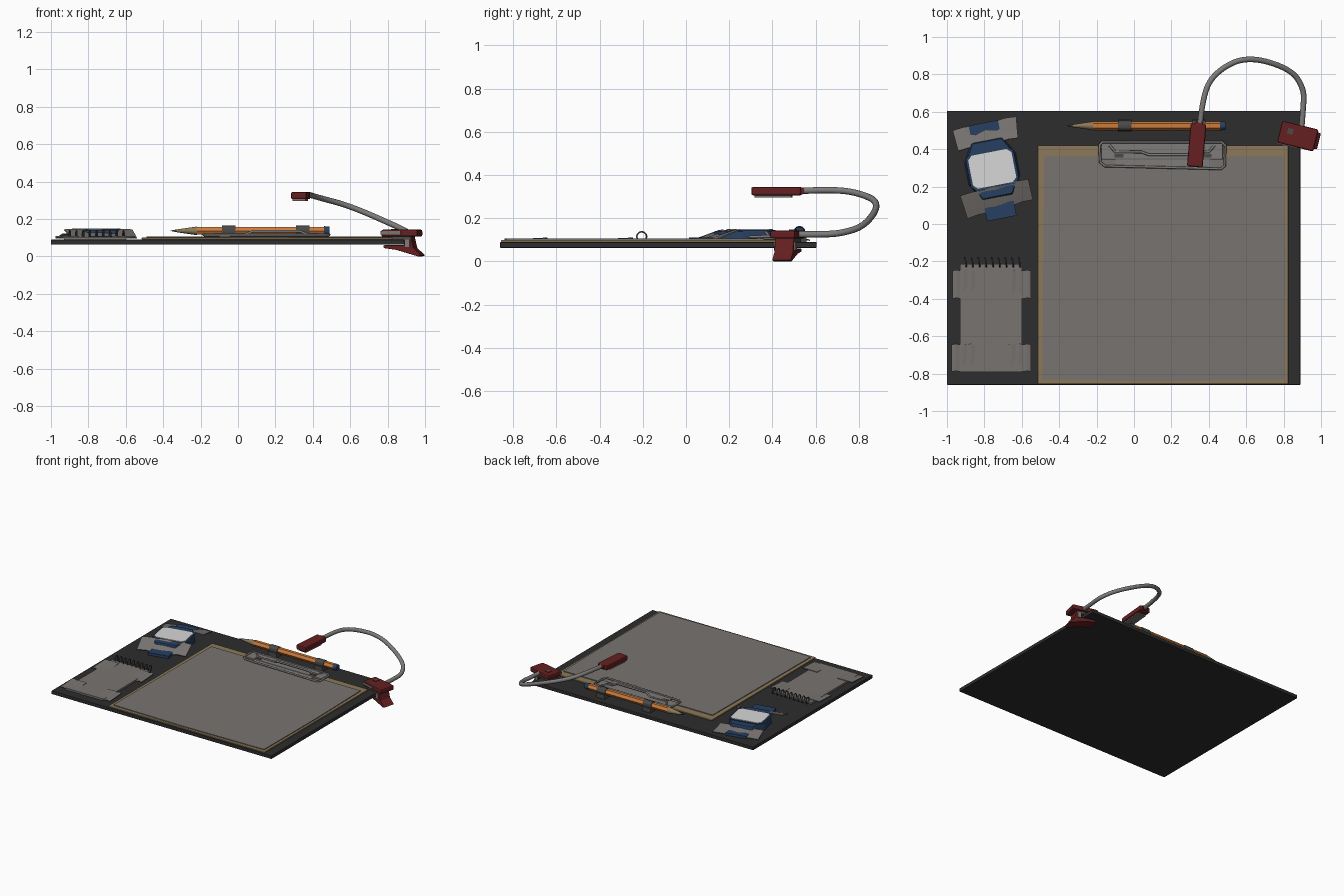
import bpy, bmesh, math
from mathutils import Matrix, Vector

cube = bpy.data.objects.get("Cube")
if cube:
    bpy.data.objects.remove(cube, do_unlink=True)


def material(name, rgb):
    m = bpy.data.materials.new(name)
    m.use_nodes = True
    m.diffuse_color = (*rgb, 1)
    m.node_tree.nodes["Principled BSDF"].inputs["Base Color"].default_value = (*rgb, 1)
    return m


BLACK = material("black board", (.026, .026, .026))
PAPER = material("grey paper", (.19, .175, .165))
TAN = material("tan wood", (.26, .19, .1))
ORANGE = material("orange paint", (.6, .2, .045))
RED = material("dark red", (.13, .014, .015))
BLUE = material("navy blue", (.02, .05, .12))
METAL = material("grey metal", (.21, .2, .195))
DARK = material("dark grey", (.07, .068, .065))
WHITE = material("pale screen", (.68, .68, .68))


def finish(name, bm, mat, bevel=0.0, smooth=False):
    bmesh.ops.recalc_face_normals(bm, faces=bm.faces)
    me = bpy.data.meshes.new(name)
    bm.to_mesh(me)
    bm.free()
    me.materials.append(mat)
    ob = bpy.data.objects.new(name, me)
    bpy.context.collection.objects.link(ob)
    if bevel:
        mod = ob.modifiers.new("soft edges", "BEVEL")
        mod.width, mod.segments = bevel, 2
    if smooth:
        bpy.ops.object.select_all(action="DESELECT")
        ob.select_set(True)
        bpy.context.view_layer.objects.active = ob
        bpy.ops.object.shade_smooth_by_angle()
    return ob


def prism(name, pts, z0, z1, mat, taper=1.0, matrix=None, bevel=0.0):
    """Extrude an outline upward; taper scales the top around the origin."""
    bm = bmesh.new()
    low = [bm.verts.new((x, y, z0)) for x, y in pts]
    top = [bm.verts.new((x * taper, y * taper, z1)) for x, y in pts]
    bm.faces.new(low)
    bm.faces.new(top)
    for i in range(len(pts)):
        j = (i + 1) % len(pts)
        bm.faces.new((low[i], low[j], top[j], top[i]))
    if matrix:
        bm.transform(matrix)
    return finish(name, bm, mat, bevel)


def rect(x0, x1, y0, y1):
    return [(x0, y0), (x1, y0), (x1, y1), (x0, y1)]


def placed(x, y, angle):
    return Matrix.Translation((x, y, 0)) @ Matrix.Rotation(math.radians(angle), 4, "Z")


def tube(name, pts, radius, mat, closed=False, kind="POLY", sides=2):
    cu = bpy.data.curves.new(name, "CURVE")
    cu.dimensions = "3D"
    cu.bevel_depth, cu.bevel_resolution, cu.use_fill_caps = radius, sides, True
    sp = cu.splines.new(kind)
    sp.points.add(len(pts) - 1)
    for p, co in zip(sp.points, pts):
        p.co = (*co, 1)
    sp.use_cyclic_u = closed
    if kind == "NURBS":
        sp.use_endpoint_u, sp.order_u, sp.resolution_u = True, 3, 8
    sp.use_smooth = True
    cu.materials.append(mat)
    ob = bpy.data.objects.new(name, cu)
    bpy.context.collection.objects.link(ob)
    bpy.ops.object.select_all(action="DESELECT")
    ob.select_set(True)
    bpy.context.view_layer.objects.active = ob
    bpy.ops.object.convert(target="MESH")
    return ob


def rod(name, x0, x1, r0, r1, mat, y=.525, z=.137, sides=12):
    """Round or tapered piece lying along x."""
    bm = bmesh.new()
    bmesh.ops.create_cone(bm, cap_ends=True, segments=sides, radius1=r0, radius2=r1, depth=x1 - x0)
    bm.transform(Matrix.Translation(((x0 + x1) / 2, y, z)) @ Matrix.Rotation(math.pi / 2, 4, "Y"))
    return finish(name, bm, mat, smooth=True)


def tape(name, corners):
    """Draped strip: four 3D corners, split across and slightly wavy."""
    a, b, c, d = (Vector(p) for p in corners)
    n = 6
    bm = bmesh.new()
    rows = []
    for j in range(4):
        v = j / 3
        row = []
        for i in range(n + 1):
            u = i / n
            p = a.lerp(b, u).lerp(d.lerp(c, u), v)
            p.z += .003 * (i % 2)
            p.y += .005 * (i % 2) * (j in (0, 3))
            row.append(bm.verts.new(p))
        rows.append(row)
    for j in range(3):
        for i in range(n):
            bm.faces.new((rows[j][i], rows[j][i + 1], rows[j + 1][i + 1], rows[j + 1][i]))
    ob = finish(name, bm, PAPER)
    mod = ob.modifiers.new("thickness", "SOLIDIFY")
    mod.thickness = .005
    return ob


# Base board, clipboard and sheet
prism("board", rect(-1, .89, -.86, .605), .063, .09, BLACK, bevel=.004)
prism("clipboard", rect(-.515, .825, -.855, .42), .09, .1, TAN, bevel=.003)
prism("sheet", [(-.49, -.83), (.1, -.84), (.805, -.83), (.81, -.2), (.8, .36), (-.48, .36), (-.485, -.2)],
      .1, .106, PAPER)

# Clip: plate, outer wire and raised handle wire
prism("clip_plate", rect(-.175, .475, .345, .435), .1, .117, METAL, bevel=.004)
prism("clip_lip", rect(-.1, .41, .305, .35), .106, .113, METAL)
tube("clip_wire", [(-.185, .42, .117), (-.17, .438, .117), (.47, .438, .117), (.488, .42, .117), (.485, .31, .114),
                   (.465, .295, .114), (-.155, .31, .114), (-.18, .33, .114)], .007, METAL, closed=True)
tube("clip_handle", [(-.13, .42, .117), (-.1, .385, .118), (.04, .385, .118), (.08, .37, .135), (.33, .37, .135),
                     (.37, .385, .118), (.4, .385, .118), (.43, .42, .117)], .007, METAL)
for x in (-.08, .39):
    prism("clip_rivet", rect(x - .025, x + .025, .355, .375), .115, .12, DARK)

# Pencil held by two elastic loops
rod("pencil_body", -.22, .46, .024, .024, ORANGE, sides=6)
rod("pencil_wood", -.325, -.22, .008, .023, TAN)
rod("pencil_lead", -.36, -.325, .001, .008, DARK)
rod("pencil_end", .46, .49, .025, .022, BLUE)
for x in (-.085, .31):
    rod("pencil_loop", x, x + .072, .028, .028, DARK)
    prism("loop_base", rect(x, x + .072, .492, .558), .088, .125, DARK)

# Watch: faceted case, straps and screen
watch = placed(-.758, .295, 11)
outline = [(-.085, -.16), (.085, -.16), (.14, -.06), (.14, .06), (.085, .16), (-.085, .16), (-.14, .06), (-.14, -.06)]
prism("watch_case", outline, .09, .142, BLUE, taper=.94, matrix=watch, bevel=.006)
screen = [(-.095, -.09), (.095, -.09), (.118, -.068), (.118, .068), (.095, .09), (-.095, .09), (-.118, .068), (-.118, -.068)]
prism("watch_rim", [(x * 1.1, y * 1.12) for x, y in screen], .138, .146, BLUE, matrix=watch)
prism("watch_screen", screen, .145, .15, WHITE, matrix=watch)
for y in (-.21, .19):
    prism("watch_strap", rect(-.08, .08, y - .06, y + .06), .09, .11, BLUE, matrix=watch)
tape("watch_tape_back", [(-.94, .39, .122), (-.62, .46, .122), (-.63, .575, .1), (-.97, .5, .1)])
tape("watch_tape_front", [(-.89, .028, .1), (-.54, .13, .1), (-.565, .24, .145), (-.93, .15, .145)])

# Notepad with spiral rings and corner tapes
prism("notepad", rect(-.93, -.6, -.79, -.215), .09, .104, PAPER)
for x0, x1 in ((-.97, -.85), (-.67, -.55)):
    tape("pad_tape_back", [(x0, -.4, .1), (x1, -.4, .1), (x1, -.25, .108), (x0, -.25, .108)])
    tape("pad_tape_front", [(x0 - .005, -.79, .1), (x1, -.79, .1), (x1, -.645, .108), (x0 - .005, -.645, .108)])
for i in range(9):
    x = -.905 + i * .036
    ring = [(x + .008 * math.sin(t / 2), -.205 + .023 * math.cos(t), .115 + .023 * math.sin(t))
            for t in (k * math.tau / 12 for k in range(12))]
    tube("spiral_ring", ring, .004, DARK, closed=True, sides=1)

# Lamp: flexible neck and head
tube("lamp_neck", [(.895, .5, .125), (.905, .62, .125), (.91, .72, .13), (.84, .83, .165), (.6, .9, .27), (.43, .81, .315),
                   (.365, .68, .335), (.35, .5, .325)], .015, METAL, kind="NURBS", sides=4)
head = placed(.335, .42, -5)
prism("lamp_head", rect(-.042, .042, -.115, .115), .306, .345, RED, matrix=head, bevel=.008)
prism("lamp_light", rect(-.034, .034, -.1, .07), .297, .308, PAPER, matrix=head)
rod("neck_collar", .33, .37, .018, .018, RED, y=.53, z=.326)

# Clamp gripping the board edge
clamp = placed(.876, .47, -14)
prism("clamp_top", rect(-.1, .1, -.06, .06), .106, .143, RED, matrix=clamp, bevel=.009)
prism("clamp_panel", rect(-.1, .01, -.066, -.045), .118, .135, PAPER, matrix=clamp)
prism("clamp_upper_pad", rect(-.08, .06, -.045, .045), .088, .108, DARK, matrix=clamp)
prism("clamp_button", rect(-.06, -.03, .0, .03), .142, .147, DARK, matrix=clamp)
stand = clamp @ Matrix.Rotation(math.pi / 2, 4, "X")
prism("clamp_jaw", [(-.09, .045), (-.02, .035), (.1, .0), (.118, .006), (.075, .045), (.06, .11), (.022, .11),
                    (.022, .06), (-.09, .06)], -.045, .045, RED, matrix=stand, bevel=.004)
prism("clamp_spring", rect(.03, .055, .05, .09), -.052, .052, METAL, matrix=stand)
